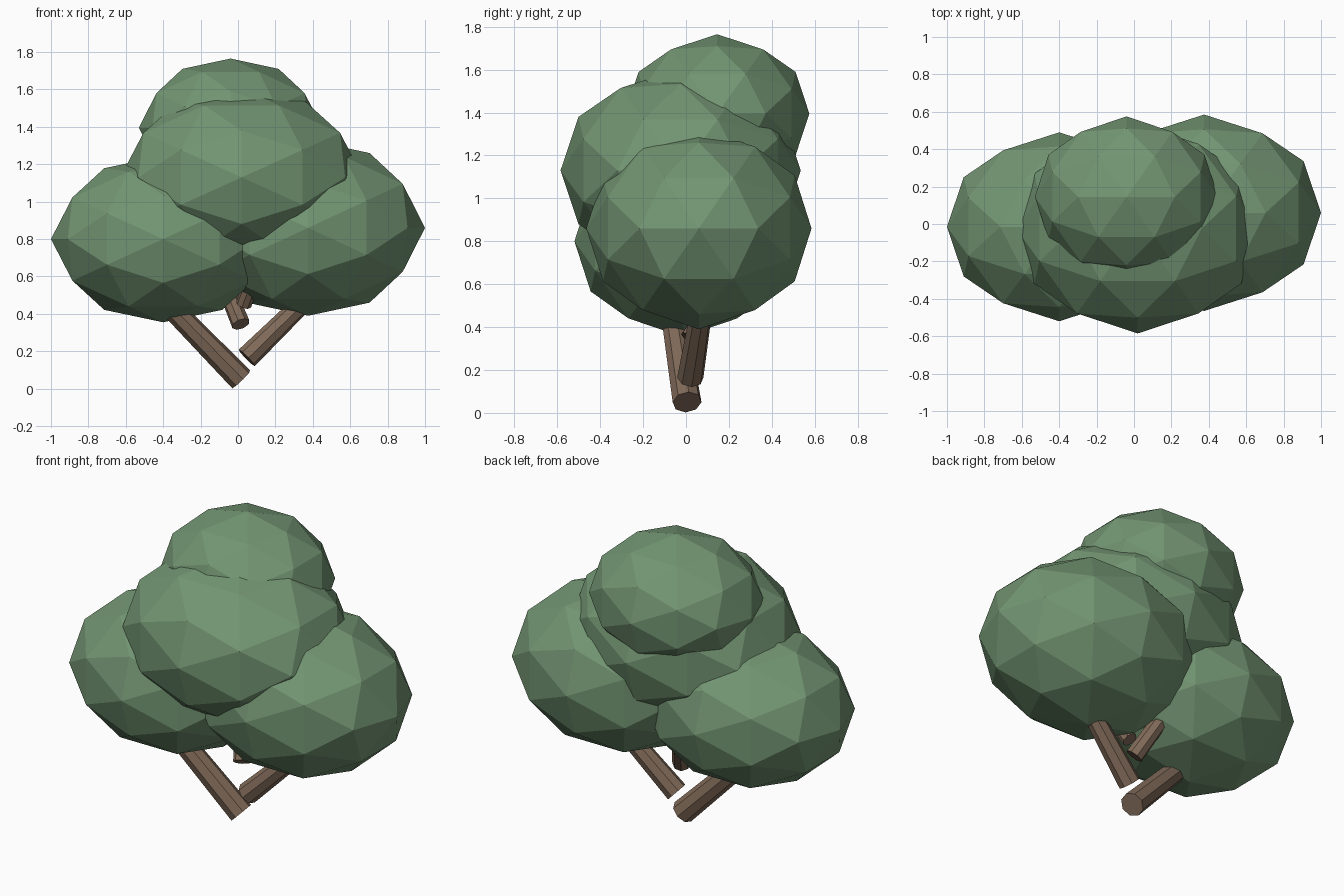
import bpy, bmesh, math
from mathutils import Matrix, Vector

if "Cube" in bpy.data.objects:
    bpy.data.objects.remove(bpy.data.objects["Cube"])


def material(name, color):
    m = bpy.data.materials.new(name)
    m.diffuse_color = (*color, 1)
    m.use_nodes = True
    m.node_tree.nodes["Principled BSDF"].inputs["Base Color"].default_value = m.diffuse_color
    return m


leaf_green = material("leaf green", (0.17, 0.30, 0.17))
bark_brown = material("bark brown", (0.216, 0.144, 0.098))


def finish(name, bm, mat):
    mesh = bpy.data.meshes.new(name)
    bm.to_mesh(mesh)
    bm.free()
    mesh.materials.append(mat)
    obj = bpy.data.objects.new(name, mesh)
    bpy.context.collection.objects.link(obj)


def leaf_clump(name, center, radii):
    """Faceted ball, turned so that an edge lies across the top, then stretched."""
    bm = bmesh.new()
    bmesh.ops.create_icosphere(bm, subdivisions=2, radius=1)
    turn = Matrix.Rotation(-math.atan(2) / 2, 4, 'Y')
    bm.transform(Matrix.Translation(center) @ Matrix.Diagonal((*radii, 1)) @ turn)
    finish(name, bm, leaf_green)


def branch(name, start, end, r_start, r_end):
    """Tapered eight-sided log between two points."""
    a, b = Vector(start), Vector(end)
    bm = bmesh.new()
    bmesh.ops.create_cone(bm, cap_ends=True, segments=8, radius1=r_start,
                          radius2=r_end, depth=(b - a).length)
    aim = (b - a).to_track_quat('Z', 'Y').to_matrix().to_4x4()
    bm.transform(Matrix.Translation((a + b) / 2) @ aim)
    finish(name, bm, bark_brown)


# Foliage
leaf_clump("left_foliage", (-0.40, -0.015, 0.80), (0.60, 0.505, 0.445))
leaf_clump("right_foliage", (0.375, 0.06, 0.86), (0.625, 0.525, 0.47))
leaf_clump("middle_foliage", (0.02, -0.025, 1.13), (0.65, 0.56, 0.475))
leaf_clump("top_foliage", (-0.04, 0.145, 1.395), (0.49, 0.43, 0.37))

# Trunk and branches
branch("left_trunk", (0.017, 0.005, 0.05), (-0.48, -0.075, 0.56), 0.068, 0.056)
branch("right_trunk", (0.047, 0.02, 0.165), (0.42, 0.08, 0.53), 0.062, 0.05)
branch("back_branch", (0.015, 0.02, 0.345), (-0.185, 0.337, 0.84), 0.05, 0.04)
branch("front_branch", (0.03, 0.0, 0.45), (0.17, -0.2, 0.82), 0.043, 0.035)
